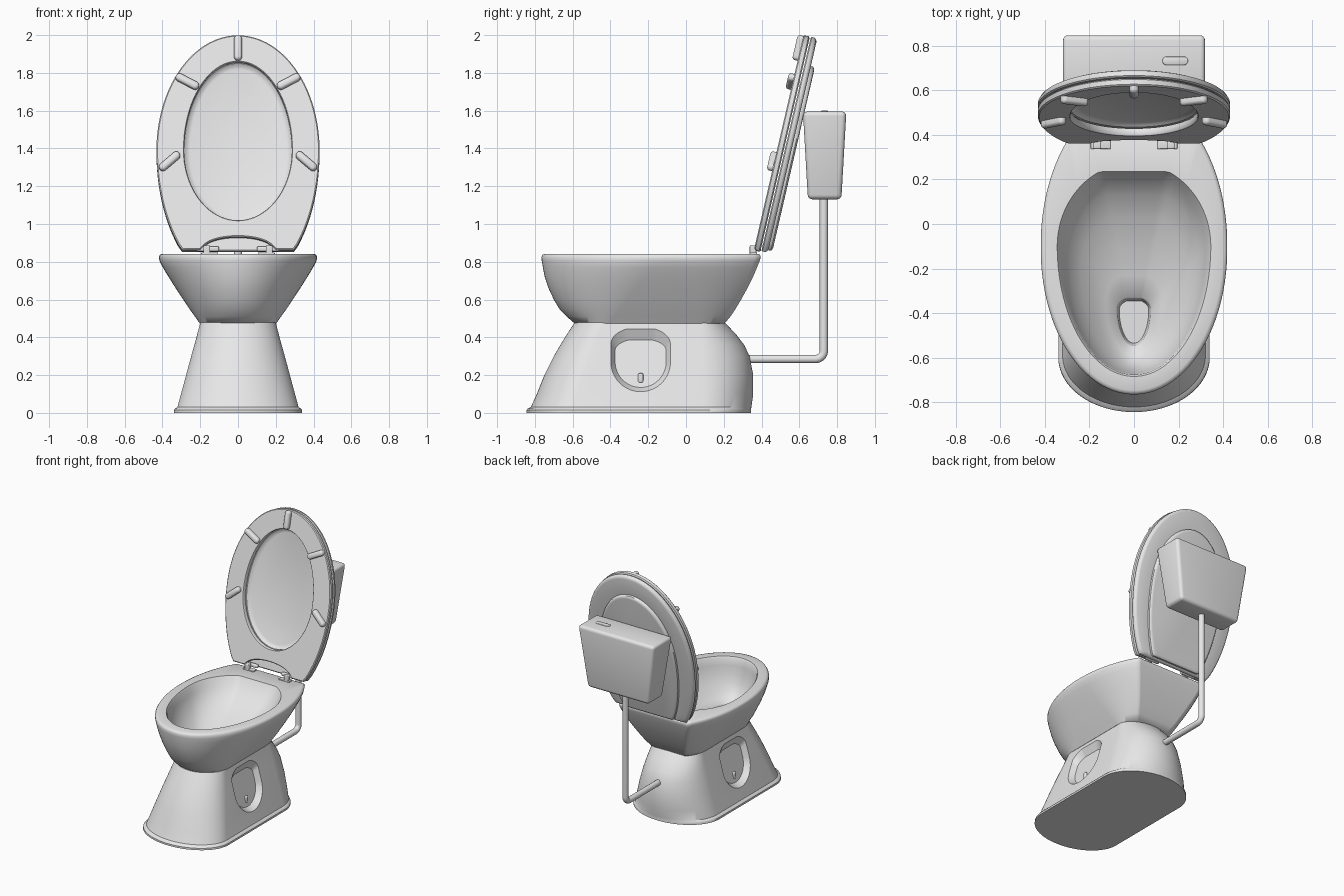
import bpy
import bmesh
import math
from mathutils import Matrix, Vector

cube = bpy.data.objects.get("Cube")
if cube:
    bpy.data.objects.remove(cube, do_unlink=True)

ceramic = bpy.data.materials.new("light_grey_ceramic")
ceramic.use_nodes = True
GREY = (0.8, 0.8, 0.8, 1)
ceramic.diffuse_color = GREY
ceramic.node_tree.nodes["Principled BSDF"].inputs["Base Color"].default_value = GREY

N = 96


def ring(hw, front, y1, y2, back, cut=1.0, notch=0.0):
    """Oval: front arc from y1, back arc from y2, optionally cut straight at the back."""
    points = []
    for i in range(N):
        t = math.tau * (i + 0.5) / N
        x, c = hw * math.sin(t), math.cos(t)
        if c > 0:
            y = y1 - (y1 - front) * c
        else:
            y = min(y2 - (back - y2) * cut * c, back)
            if notch and y == back and abs(x) < 0.19:
                y -= notch * math.sqrt(1 - (x / 0.19) ** 2)
        points.append((x, y))
    return points


def level(z, outline):
    return [Vector((x, y, z)) for x, y in outline]


def select_only(ob):
    bpy.ops.object.select_all(action='DESELECT')
    ob.select_set(True)
    bpy.context.view_layer.objects.active = ob


def finish(name, bm, angle=40, matrix=None):
    bmesh.ops.recalc_face_normals(bm, faces=bm.faces)
    if matrix:
        bm.transform(matrix)
    mesh = bpy.data.meshes.new(name)
    bm.to_mesh(mesh)
    bm.free()
    mesh.materials.append(ceramic)
    ob = bpy.data.objects.new(name, mesh)
    bpy.context.collection.objects.link(ob)
    select_only(ob)
    bpy.ops.object.shade_smooth_by_angle(angle=math.radians(angle))
    return ob


def loft(name, rings, angle=40, closed=False, matrix=None):
    bm = bmesh.new()
    loops = [[bm.verts.new(p) for p in r] for r in rings]
    pairs = list(zip(loops, loops[1:]))
    if closed:
        pairs.append((loops[-1], loops[0]))
    else:
        bm.faces.new(loops[0])
        bm.faces.new(loops[-1])
    for a, b in pairs:
        for i in range(N):
            j = (i + 1) % N
            bm.faces.new((a[i], a[j], b[j], b[i]))
    return finish(name, bm, angle, matrix)


def pill(name, width, length, height, matrix):
    def outline(d):
        h, s = width / 2 - d, length / 2 - width / 2
        return ring(h, -s - h, -s, s, s + h)
    r = height * 0.4
    return loft(name, [level(0, outline(0)), level(height - r, outline(0)),
                       level(height - r / 3, outline(r / 3)), level(height, outline(r))],
                matrix=matrix)


def box(name, centre, size, bevel, taper=None):
    bm = bmesh.new()
    bmesh.ops.create_cube(bm, size=1)
    for v in bm.verts:
        if taper and v.co.z < 0:
            v.co.x *= taper[0]
            v.co.y *= taper[1]
        v.co = Vector(centre) + v.co * Vector(size)
    bmesh.ops.bevel(bm, geom=bm.edges[:], offset=bevel, segments=4,
                    profile=0.5, affect='EDGES')
    return finish(name, bm)


# Pedestal with a thin foot flange
pedestal_levels = [
    (0, 0.34, -0.845, 0.345), (0.014, 0.34, -0.845, 0.345), (0.022, 0.334, -0.838, 0.345),
    (0.03, 0.321, -0.822, 0.346), (0.1, 0.302, -0.79, 0.356), (0.2, 0.275, -0.75, 0.356),
    (0.3, 0.248, -0.70, 0.337), (0.36, 0.231, -0.665, 0.308), (0.42, 0.215, -0.628, 0.262),
    (0.478, 0.2, -0.59, 0.205)]
pedestal = loft("pedestal", [level(z, ring(hw, f, 0.35 * z - 0.6, 0.08, b))
                             for z, hw, f, b in pedestal_levels])

# Side pockets with a fixing in each
pocket_outer = ring(0.16, 0.11, 0.27, 0.37, 0.45, 1.15)
pocket_inner = ring(0.135, 0.135, 0.27, 0.33, 0.385, 1.15)
for side, label in ((1, "left"), (-1, "right")):
    def wall(outline, base, slope):
        return [Vector((side * (base - slope * z), y - 0.24, z)) for y, z in outline]
    cutter = loft("pocket_cutter", [wall(pocket_outer, 0.45, 0), wall(pocket_outer, 0.333, 0.27),
                                    wall(pocket_inner, 0.288, 0.27)])
    cutter.hide_render = True
    cut = pedestal.modifiers.new("pocket", 'BOOLEAN')
    cut.operation = 'DIFFERENCE'
    cut.solver = 'EXACT'
    cut.object = cutter
    select_only(pedestal)
    bpy.ops.object.modifier_apply(modifier=cut.name)
    bpy.data.objects.remove(cutter, do_unlink=True)
    box(label + "_fixing", (side * 0.238, -0.24, 0.185), (0.02, 0.028, 0.05), 0.008)
select_only(pedestal)
bpy.ops.object.shade_smooth_by_angle(angle=math.radians(35))

# Bowl: outside, rounded rim, inside and drain in one skin
bowl_levels = [
    (0.474, 0.203, -0.59, 0.205), (0.51, 0.228, -0.632, 0.235), (0.55, 0.257, -0.67, 0.262),
    (0.6, 0.29, -0.70, 0.292), (0.66, 0.33, -0.728, 0.325), (0.72, 0.368, -0.748, 0.355),
    (0.77, 0.398, -0.758, 0.376), (0.805, 0.416, -0.764, 0.39), (0.825, 0.419, -0.766, 0.396),
    (0.837, 0.414, -0.76, 0.392), (0.842, 0.402, -0.748, 0.382)]
skin = []
for z, hw, f, b in bowl_levels:
    t = (z - 0.474) / 0.368
    skin.append(level(z, ring(hw, f, 0.3 * t - 0.4, 0.05 - 0.15 * t, b, 1.37)))
inside_levels = [
    (0.842, 0.345, -0.685, -0.1, 0.235), (0.83, 0.337, -0.677, -0.1, 0.228),
    (0.78, 0.32, -0.672, -0.12, 0.195), (0.72, 0.29, -0.663, -0.15, 0.13),
    (0.66, 0.24, -0.648, -0.2, 0.03), (0.61, 0.18, -0.625, -0.27, -0.1),
    (0.57, 0.125, -0.59, -0.34, -0.23), (0.55, 0.08, -0.552, -0.38, -0.33),
    (0.54, 0.074, -0.545, -0.385, -0.337), (0.485, 0.066, -0.535, -0.385, -0.345)]
for z, hw, f, mid, b in inside_levels:
    skin.append(level(z, ring(hw, f, mid, mid, b, 1.12)))
loft("bowl", skin, angle=55)

# Raised seat and lid, modelled flat and tilted open about the hinge line
TILT = 13
opened = Matrix.Translation((0, 0.36, 0.865)) @ Matrix.Rotation(math.radians(-90 - TILT), 4, 'X')
MID = -0.54


def rim(d, notch=0.0):
    return ring(0.432 - d, d - 1.165, MID, MID, -d, 1.39, notch)


def hole(d):
    return ring(0.285 + d, -1.02 - d, MID, MID, d - 0.16)


def panel(d):
    return ring(0.31 - d, d - 1.015, MID, MID, -0.012 - d, 1.35)


NOTCH = 0.07
loft("seat", [level(0, hole(0.004)), level(0, rim(0.006, NOTCH)), level(0.006, rim(0, NOTCH)),
              level(0.028, rim(0, NOTCH)), level(0.035, rim(0.008, NOTCH)),
              level(0.035, hole(0.004)), level(0.03, hole(0)), level(0.005, hole(0))],
     closed=True, matrix=opened)
loft("lid", [level(0.058, hole(-0.03)), level(0.052, hole(-0.012)), level(0.04, hole(0)),
             level(0.04, rim(0.006)), level(0.046, rim(0)), level(0.06, rim(0)),
             level(0.07, rim(0.006)), level(0.075, rim(0.02)), level(0.075, panel(0)),
             level(0.088, panel(0.002)), level(0.095, panel(0.01)), level(0.097, panel(0.022))],
     matrix=opened)

# Buffer pads under the seat
for x, z, turn in ((0, 1.93, 0), (0.268, 1.752, 62), (0.362, 1.33, 131)):
    for side in ((1, -1) if x else (1,)):
        place = (Matrix.Translation((side * x, (0.865 - z) / math.cos(math.radians(TILT)), 0.002))
                 @ Matrix.Rotation(math.radians(side * turn), 4, 'Z')
                 @ Matrix.Rotation(math.pi, 4, 'Y'))
        pill("buffer_pad", 0.042, 0.135, 0.032, opened @ place)

# Hinges
for side, label in ((1, "left"), (-1, "right")):
    box(label + "_hinge_post", (side * 0.165, 0.355, 0.862), (0.035, 0.035, 0.05), 0.006)
    box(label + "_hinge_foot", (side * 0.15, 0.357, 0.844), (0.09, 0.04, 0.012), 0.004)
    box(label + "_hinge_barrel", (side * 0.16, 0.385, 0.868), (0.12, 0.026, 0.026), 0.009)

# Cistern with flush button
box("cistern", (0, 0.734, 1.363), (0.645, 0.23, 0.465), 0.024, taper=(0.8, 0.77))
pill("flush_button", 0.038, 0.115, 0.008,
     Matrix.Translation((0.185, 0.733, 1.592)) @ Matrix.Rotation(math.pi / 2, 4, 'Z'))

# Flush pipe with a rounded elbow
BEND = 0.045
elbow = [(0, 0.73 - BEND + BEND * math.cos(a), 0.285 + BEND - BEND * math.sin(a))
         for a in (math.pi / 2 * i / 8 for i in range(9))]
path = [(0, 0.73, 1.15)] + elbow + [(0, 0.3, 0.285)]
curve = bpy.data.curves.new("flush_pipe", 'CURVE')
curve.dimensions = '3D'
curve.bevel_depth = 0.022
curve.bevel_resolution = 6
curve.use_fill_caps = True
spline = curve.splines.new('POLY')
spline.points.add(len(path) - 1)
for point, co in zip(spline.points, path):
    point.co = (*co, 1)
curve.materials.append(ceramic)
pipe = bpy.data.objects.new("flush_pipe", curve)
bpy.context.collection.objects.link(pipe)
select_only(pipe)
bpy.ops.object.convert(target='MESH')
bpy.ops.object.shade_smooth_by_angle(angle=math.radians(40))
